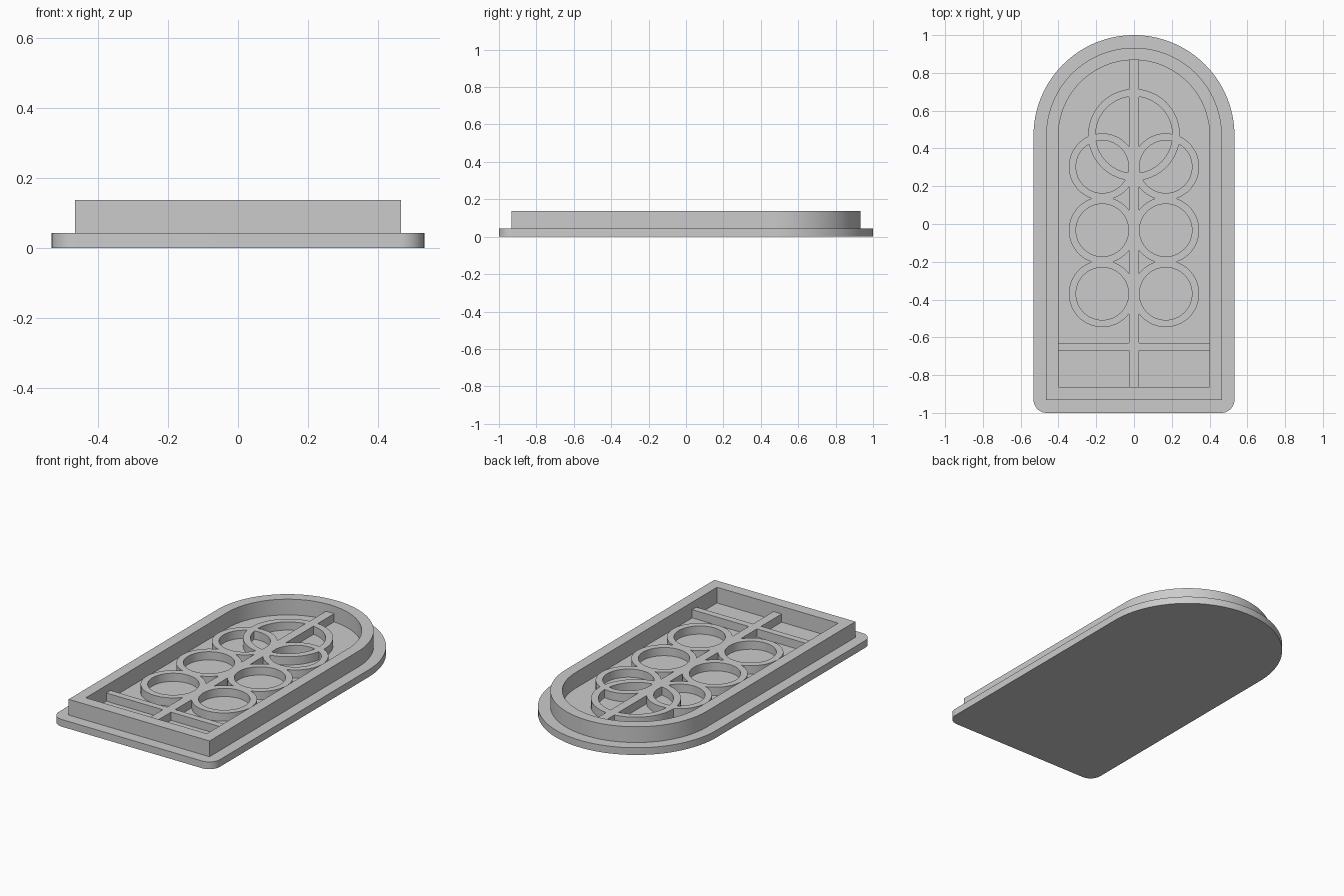
import bpy, bmesh, math

if "Cube" in bpy.data.objects:
    bpy.data.objects.remove(bpy.data.objects["Cube"])

PLATE_TOP, FRAME_TOP, BAR_TOP = 0.043, 0.137, 0.092
EMBED = 0.03          # walls and bars start slightly inside the plate
ARCH_Y = 0.468        # height where the round arch begins

stone = bpy.data.materials.new("plain grey")
stone.diffuse_color = (0.6, 0.6, 0.6, 1)
stone.use_nodes = True
stone.node_tree.nodes["Principled BSDF"].inputs["Base Color"].default_value = stone.diffuse_color


def arc(cx, cy, r, a0, a1, n):
    return [(cx + r * math.cos(math.radians(a0 + (a1 - a0) * i / n)),
             cy + r * math.sin(math.radians(a0 + (a1 - a0) * i / n)))
            for i in range(n + 1)]


def circle(cx, cy, r, n=64):
    return arc(cx, cy, r, 0, 360, n)[:-1]


def arch(half_width, bottom, corner=0.0):
    """Round-topped outline, counter-clockwise, optionally with rounded feet."""
    pts = arc(0, ARCH_Y, half_width, 0, 180, 64)
    if corner:
        pts += arc(-half_width + corner, bottom + corner, corner, 180, 270, 10)
        pts += arc(half_width - corner, bottom + corner, corner, 270, 360, 10)
    else:
        pts += [(-half_width, bottom), (half_width, bottom)]
    return pts


def prism(name, outer, z0, z1, inner=None):
    """Extruded outline; with an inner outline of equal length it is a hollow wall."""
    bm = bmesh.new()
    loops = [[[bm.verts.new((x, y, z)) for x, y in o] for z in (z0, z1)]
             for o in ([outer, inner] if inner else [outer])]
    n = len(outer)
    (lo, hi) = loops[0]
    for i in range(n):
        j = (i + 1) % n
        bm.faces.new((lo[i], lo[j], hi[j], hi[i]))
        if inner:
            li, hi_in = loops[1]
            bm.faces.new((li[j], li[i], hi_in[i], hi_in[j]))
            bm.faces.new((hi[i], hi[j], hi_in[j], hi_in[i]))
            bm.faces.new((lo[j], lo[i], li[i], li[j]))
    if not inner:
        bm.faces.new(hi)
        bm.faces.new(lo[::-1])
    mesh = bpy.data.meshes.new(name)
    bm.to_mesh(mesh)
    bm.free()
    mesh.materials.append(stone)
    obj = bpy.data.objects.new(name, mesh)
    bpy.context.collection.objects.link(obj)
    return obj


def bar(name, x0, x1, y0, y1):
    return prism(name, [(x0, y0), (x1, y0), (x1, y1), (x0, y1)], EMBED, BAR_TOP)


def ring(name, cx, cy, r_out, r_in):
    return prism(name, circle(cx, cy, r_out), EMBED, BAR_TOP, circle(cx, cy, r_in))


def activate(obj):
    bpy.ops.object.select_all(action='DESELECT')
    obj.select_set(True)
    bpy.context.view_layer.objects.active = obj


# Base plate and raised frame
plate = prism("base_plate", arch(0.532, -1.0, 0.07), 0, PLATE_TOP)
frame = prism("window_frame", arch(0.465, -0.932), EMBED, FRAME_TOP, arch(0.4, -0.863))

# Tracery: centre bar, cross bar, large ring and three pairs of small rings
tracery = bar("tracery", -0.027, 0.027, -0.88, 0.875)
parts = [bar("cross_bar", -0.41, 0.41, -0.67, -0.63),
         ring("large_ring", 0, 0.472, 0.243, 0.203)]
for y in (0.303, -0.033, -0.369):
    for side in (-1, 1):
        parts.append(ring("small_ring", side * 0.168, y, 0.177, 0.139))

# Merge the tracery into one piece
for part in parts:
    activate(tracery)
    mod = tracery.modifiers.new("merge", 'BOOLEAN')
    mod.operation, mod.solver, mod.object = 'UNION', 'EXACT', part
    bpy.ops.object.modifier_apply(modifier=mod.name)
    bpy.data.objects.remove(part)

# Smooth curves, sharp edges
for obj in (plate, frame, tracery):
    activate(obj)
    bpy.ops.object.shade_smooth_by_angle(angle=math.radians(30))
